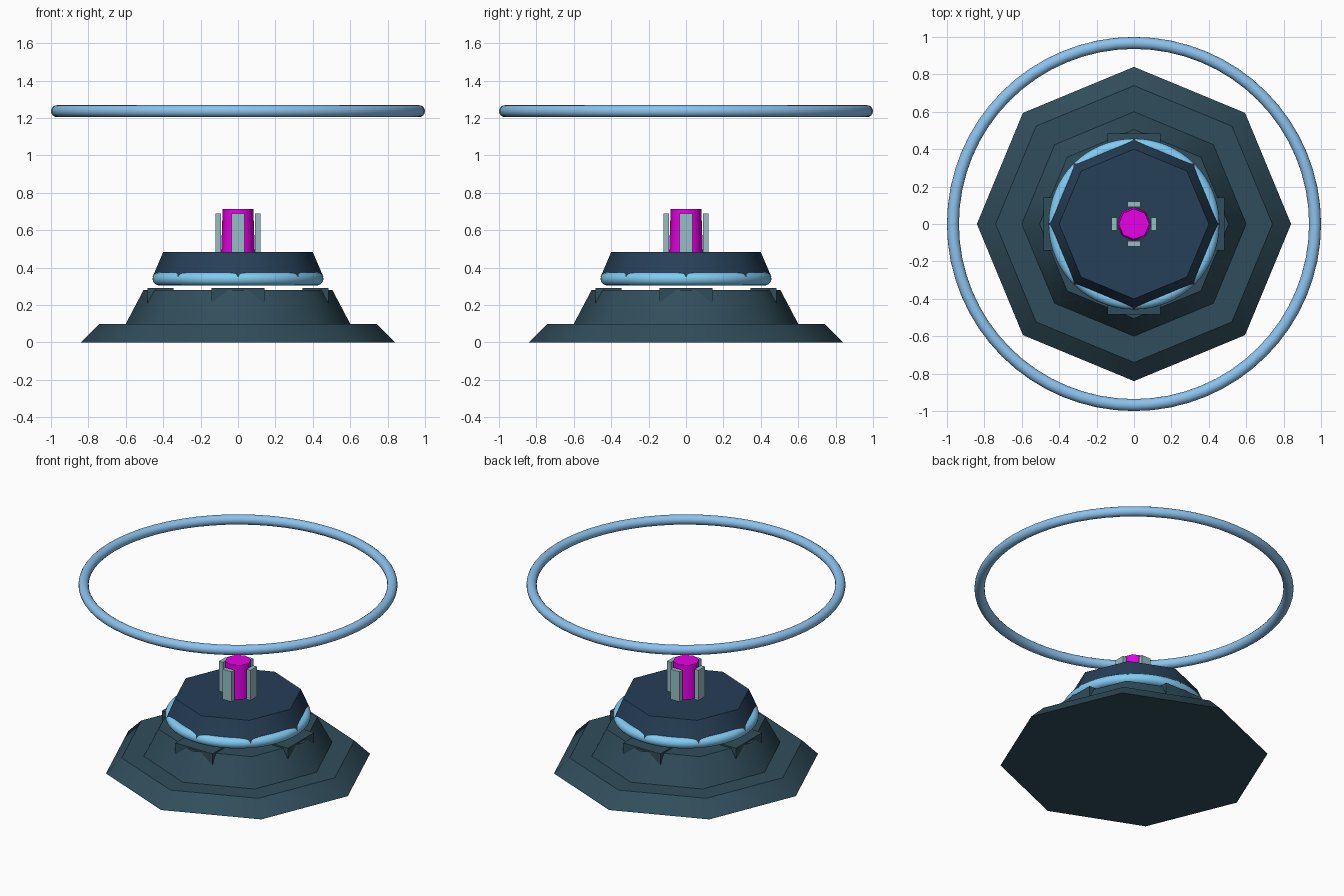
import bpy
from math import cos, sin, pi, radians

cube = bpy.data.objects.get("Cube")
if cube:
    bpy.data.objects.remove(cube, do_unlink=True)


def material(name, r, g, b):
    mat = bpy.data.materials.new(name)
    mat.use_nodes = True
    mat.diffuse_color = (r, g, b, 1)
    mat.node_tree.nodes["Principled BSDF"].inputs["Base Color"].default_value = (r, g, b, 1)
    return mat


slate = material("slate", 0.03, 0.075, 0.105)
navy = material("navy", 0.02, 0.05, 0.095)
sky = material("sky_blue", 0.26, 0.54, 0.85)
cyan = material("cyan", 0.22, 0.6, 0.9)
steel = material("pale_steel", 0.3, 0.52, 0.56)
magenta = material("magenta", 0.8, 0.0, 0.8)


def finish(name, mat, smooth_angle=None):
    obj = bpy.context.object
    obj.name = obj.data.name = name
    obj.data.materials.append(mat)
    if smooth_angle:
        bpy.ops.object.shade_smooth_by_angle(angle=radians(smooth_angle))
    return obj


def octagon_tier(name, mat, r_low, r_high, z_low, z_high, smooth_angle=42):
    bpy.ops.mesh.primitive_cone_add(vertices=8, radius1=r_low, radius2=r_high,
                                    depth=z_high - z_low,
                                    location=(0, 0, (z_low + z_high) / 2))
    return finish(name, mat, smooth_angle)


def ring(name, mat, outer, tube, z):
    bpy.ops.mesh.primitive_torus_add(major_radius=outer - tube, minor_radius=tube,
                                     major_segments=64, minor_segments=16,
                                     location=(0, 0, z))
    return finish(name, mat, 60)


def four_blocks(name, mat, r_in, r_out, width, z_low, z_high):
    # One block on each side, turned about the centre
    for i, side in enumerate(("left", "back", "right", "front")):
        a = i * pi / 2
        r = (r_in + r_out) / 2
        bpy.ops.mesh.primitive_cube_add(size=1, rotation=(0, 0, a),
                                        location=(r * cos(a), r * sin(a), (z_low + z_high) / 2))
        block = finish(f"{name}_{side}", mat)
        block.scale = (r_out - r_in, width, z_high - z_low)


# Stepped base with four blocks set in its upper rim
octagon_tier("base_plate", slate, 0.84, 0.74, 0, 0.1)
octagon_tier("base_tier", slate, 0.6, 0.505, 0.1, 0.28)
four_blocks("base_block", slate, 0.345, 0.483, 0.285, 0.15, 0.29)

# Floating cap and its glowing band
ring("cap_band", cyan, 0.457, 0.035, 0.34)
octagon_tier("cap", navy, 0.457, 0.4, 0.35, 0.483)

# Core held by four clips
octagon_tier("core", magenta, 0.09, 0.082, 0.483, 0.715, 50)
four_blocks("core_clip", steel, 0.09, 0.12, 0.07, 0.483, 0.69)

# Large floating halo
ring("halo", sky, 1.0, 0.032, 1.237)
